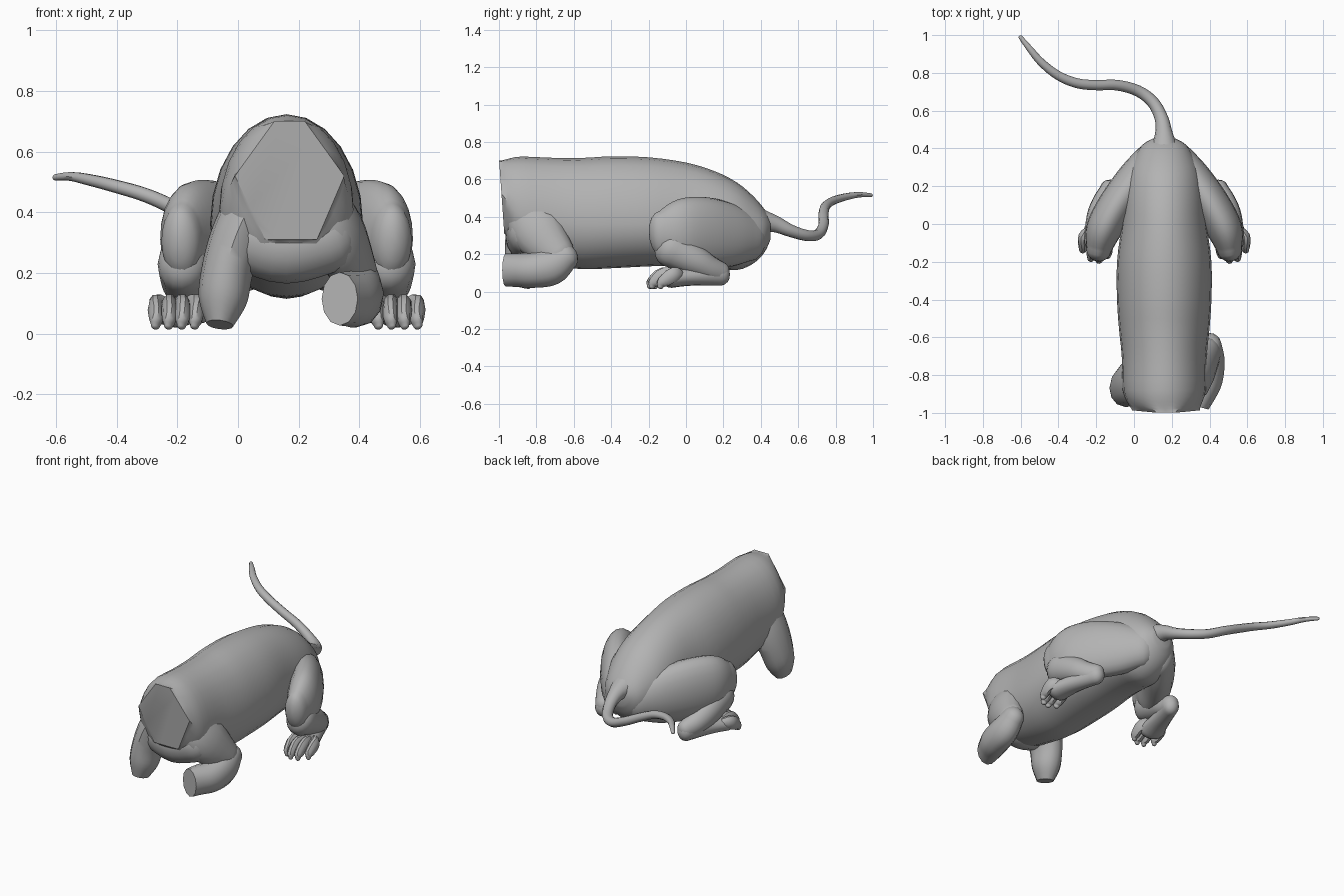
import bpy, bmesh, math
from mathutils import Vector

cube = bpy.data.objects.get("Cube")
if cube:
    bpy.data.objects.remove(cube, do_unlink=True)

MID = 0.16  # body axis in x
grey = bpy.data.materials.new("stone_grey")
grey.use_nodes = True
COL = (0.45, 0.45, 0.45, 1)
grey.diffuse_color = COL
grey.node_tree.nodes["Principled BSDF"].inputs["Base Color"].default_value = COL


def spline(rows, steps):
    """Catmull-Rom interpolation of rows of numbers."""
    out = []
    for i in range(len(rows) - 1):
        quad = list(zip(rows[max(i - 1, 0)], rows[i], rows[i + 1], rows[min(i + 2, len(rows) - 1)]))
        for k in range(steps):
            t = k / steps
            out.append([0.5 * (2 * b + (c - a) * t + (2 * a - 5 * b + 4 * c - d) * t * t
                               + (3 * b - a - 3 * c + d) * t ** 3) for a, b, c, d in quad])
    out.append(list(rows[-1]))
    return out


def loft(name, rings, angle=40):
    """Skin a list of equal-length point rings and cap both ends."""
    bm = bmesh.new()
    loops = [[bm.verts.new(p) for p in ring] for ring in rings]
    n = len(loops[0])
    for a, b in zip(loops, loops[1:]):
        for i in range(n):
            j = (i + 1) % n
            bm.faces.new((a[i], a[j], b[j], b[i]))
    bm.faces.new(loops[0])
    bm.faces.new(loops[-1])
    bmesh.ops.recalc_face_normals(bm, faces=bm.faces)
    me = bpy.data.meshes.new(name)
    bm.to_mesh(me)
    bm.free()
    me.materials.append(grey)
    ob = bpy.data.objects.new(name, me)
    bpy.context.collection.objects.link(ob)
    bpy.ops.object.select_all(action='DESELECT')
    ob.select_set(True)
    bpy.context.view_layer.objects.active = ob
    bpy.ops.object.shade_smooth_by_angle(angle=math.radians(angle))


def tube(name, rows, segs=16, up=(0, 0, 1), round_end=True, steps=4):
    """Limb through rows of x, y, z, side radius, up radius."""
    rows = spline(rows, steps)
    pts = [Vector(r[:3]) for r in rows]

    def tangent(i):
        return (pts[min(i + 1, len(pts) - 1)] - pts[max(i - 1, 0)]).normalized()

    def ring(c, t, a, b):
        side = t.cross(Vector(up)).normalized()
        top = side.cross(t)
        return [c + side * a * math.cos(u) + top * b * math.sin(u)
                for u in (2 * math.pi * i / segs for i in range(segs))]

    def dome(i, sign):
        t = tangent(i)
        a, b = rows[i][3:5]
        return [ring(pts[i] + t * sign * min(a, b) * math.sin(w), t, a * math.cos(w), b * math.cos(w))
                for w in (0.35, 0.7, 1.05, 1.4)]

    rings = dome(0, -1)[::-1]
    rings += [ring(pts[i], tangent(i), r[3], r[4]) for i, r in enumerate(rows)]
    if round_end:
        rings += dome(len(pts) - 1, 1)
    loft(name, rings)


# Body: y, half width, widest z, top z, bottom z, blend towards the cut neck outline
NECK = [(.18, .52), (.05, .70), (-.05, .70), (-.18, .52), (-.08, .31), (.09, .31)]
body = [(-0.985, .18, .51, .70, .31, 1), (-.955, .20, .46, .712, .25, .35),
        (-.88, .22, .41, .722, .19, 0), (-.70, .225, .38, .715, .14, 0),
        (-.55, .24, .36, .715, .12, 0), (-.40, .25, .36, .723, .125, 0),
        (-.20, .25, .36, .718, .135, 0), (0, .225, .36, .69, .14, 0),
        (.15, .215, .35, .645, .13, 0), (.27, .195, .34, .585, .115, 0),
        (.36, .155, .33, .51, .15, 0), (.42, .115, .33, .44, .21, 0),
        (.452, .06, .34, .39, .28, 0)]
rings = []
for y, w, zw, top, bot, cut in spline(body, 3):
    cut = max(cut, 0)
    ring = []
    for i in range(24):
        u = 2 * math.pi * i / 24
        c, s = math.cos(u), math.sin(u)
        oval = Vector((w * c, zw + s * ((top - zw) if s > 0 else (zw - bot))))
        flat = Vector(NECK[i // 4]).lerp(Vector(NECK[(i // 4 + 1) % 6]), i % 4 / 4)
        x, z = oval.lerp(flat, cut)
        # cut neck leans slightly forward at the top
        ring.append((MID + x + .01 * cut, y - cut * (z - .5) * .07, z))
    rings.append(ring)
loft("body", rings, 35)

# Tail
tube("tail", [(.16, .40, .38, .075, .065), (.158, .48, .36, .047, .046), (.145, .56, .325, .036, .034),
              (.10, .645, .30, .032, .03), (.02, .705, .305, .03, .028), (-.09, .735, .355, .028, .027),
              (-.20, .735, .41, .027, .026), (-.30, .745, .455, .026, .024), (-.40, .785, .485, .024, .022),
              (-.49, .855, .507, .021, .019), (-.55, .925, .518, .017, .015), (-.60, .988, .515, .011, .011)],
     segs=10)

# Hind legs, mirrored about the body axis
for s, label in ((1, "left"), (-1, "right")):
    def m(rows):
        return [(MID + s * r[0],) + tuple(r[1:]) for r in rows]

    tube(label + "_thigh", m([(.07, .34, .29, .09, .13), (.15, .24, .30, .10, .17),
                              (.25, .10, .315, .10, .19), (.32, -.03, .315, .095, .18),
                              (.345, -.13, .305, .068, .125)]), segs=20)
    tube(label + "_shin", m([(.34, -.08, .23, .085, .10), (.33, .04, .17, .08, .085),
                             (.31, .12, .125, .068, .07), (.29, .18, .10, .052, .062)]))
    tube(label + "_hind_foot", m([(.29, .185, .092, .05, .06), (.32, .09, .085, .055, .052),
                                  (.345, 0, .078, .065, .048), (.365, -.08, .07, .078, .05)]))
    # four bent toes
    for k in range(4):
        d = .30 + .043 * k
        fwd = (-.155, -.18, -.17, -.125)[k]
        tube(f"{label}_toe_{k + 1}", m([(.34 + .018 * k, -.03, .085, .022, .03),
                                        (d, fwd + .06, .09, .026, .042),
                                        (d, fwd, .05, .024, .032),
                                        (d + .003, fwd - .012, .028, .014, .018)]), segs=10, steps=3)

# Left foreleg, folded back at the elbow and cut flat at the wrist
tube("left_upper_foreleg", [(.26, -.82, .43, .135, .10), (.325, -.795, .33, .145, .095),
                            (.385, -.69, .20, .10, .075)], up=(1, 0, 0))
tube("left_forearm", [(.40, -.645, .185, .065, .075), (.40, -.72, .135, .08, .10),
                      (.385, -.82, .115, .085, .095), (.355, -.90, .115, .078, .09),
                      (.335, -.965, .115, .062, .088)], segs=12, round_end=False)

# Right foreleg, reaching down and forward
tube("right_foreleg", [(.05, -.82, .43, .135, .09), (.0, -.835, .32, .13, .09),
                       (-.035, -.855, .21, .115, .085), (-.05, -.875, .11, .095, .08),
                       (-.06, -.895, .03, .06, .045)], segs=12, up=(1, 0, 0), round_end=False)

# Chest muscle between the forelegs
tube("chest", [(.05, -.855, .32, .10, .12), (.16, -.855, .29, .11, .125), (.29, -.855, .32, .10, .12)])
